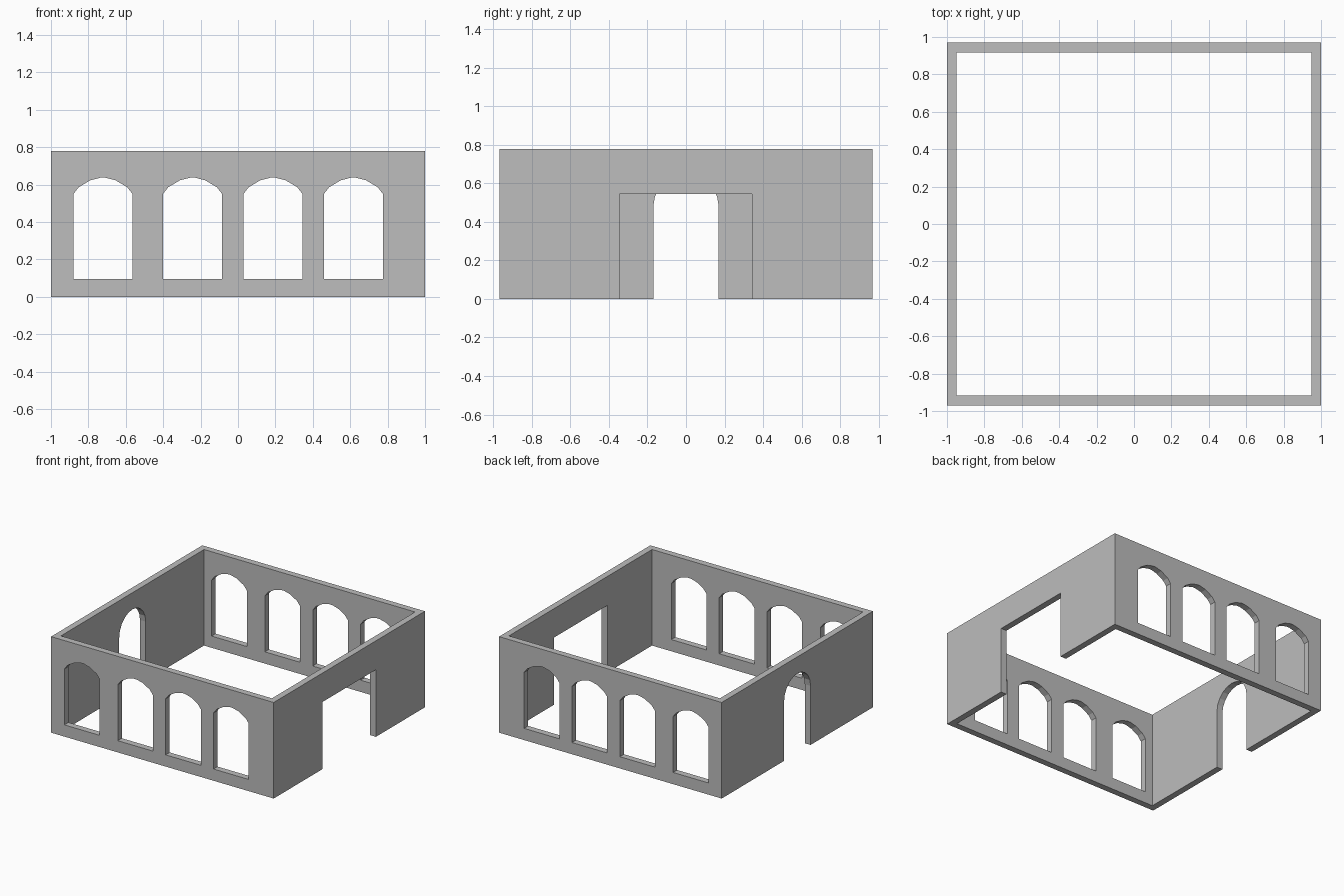
import bpy
import bmesh
from math import cos, sin, pi
from mathutils import Matrix, Vector

if "Cube" in bpy.data.objects:
    bpy.data.objects.remove(bpy.data.objects["Cube"])

HALF_X, HALF_Y, HEIGHT, WALL = 1.0, 0.97, 0.78, 0.052

stone = bpy.data.materials.new("grey_stone")
stone.use_nodes = True
grey = (0.51, 0.51, 0.51, 1)
stone.diffuse_color = grey
stone.node_tree.nodes["Principled BSDF"].inputs["Base Color"].default_value = grey


def prism(name, outline, direction):
    """Object made by sweeping a closed outline along a direction."""
    bm = bmesh.new()
    face = bm.faces.new([bm.verts.new(p) for p in outline])
    swept = bmesh.ops.extrude_face_region(bm, geom=[face])["geom"]
    verts = [g for g in swept if isinstance(g, bmesh.types.BMVert)]
    bmesh.ops.translate(bm, verts=verts, vec=Vector(direction))
    bmesh.ops.recalc_face_normals(bm, faces=bm.faces)
    mesh = bpy.data.meshes.new(name)
    bm.to_mesh(mesh)
    bm.free()
    mesh.materials.append(stone)
    obj = bpy.data.objects.new(name, mesh)
    bpy.context.collection.objects.link(obj)
    return obj


def rectangle(hx, hy, z):
    return [(-hx, -hy, z), (hx, -hy, z), (hx, hy, z), (-hx, hy, z)]


# Four walls as one open ring
walls = prism("walls", rectangle(HALF_X, HALF_Y, 0), (0, 0, HEIGHT))
cutters = [prism("courtyard_cutter",
                 rectangle(HALF_X - WALL, HALF_Y - WALL, -0.1), (0, 0, 1))]

# Arched windows, aligned through the front and back walls
half_arch = [(0.158, 0.55), (0.13, 0.586), (0.068, 0.623), (0.014, 0.637)]
right = [(0.158, 0.095)] + half_arch
window = right + [(-x, z) for x, z in reversed(right)]
for centre in (-0.722, -0.243, 0.187, 0.617):
    cutters.append(prism("window_cutter",
                         [(centre + x, -1.2, z) for x, z in window], (0, 2.4, 0)))

# Arched doorway in the right wall
arch = [(0.17 * cos(i * pi / 10), 0.48 + 0.165 * sin(i * pi / 10)) for i in range(11)]
door = [(0.17, -0.1)] + arch + [(-0.17, -0.1)]
cutters.append(prism("arched_door_cutter", [(-1.2, y, z) for y, z in door], (0.5, 0, 0)))

# Wide square gateway in the left wall
gate = [(-0.345, -0.1), (0.342, -0.1), (0.342, 0.545), (-0.345, 0.545)]
cutters.append(prism("gateway_cutter", [(0.7, y, z) for y, z in gate], (0.5, 0, 0)))

# Cut every opening, then discard the cutters
for cutter in cutters:
    cutter.hide_render = True
    mod = walls.modifiers.new(cutter.name, "BOOLEAN")
    mod.operation = "DIFFERENCE"
    mod.solver = "EXACT"
    mod.object = cutter
bpy.context.view_layer.update()
result = bpy.data.meshes.new_from_object(
    walls.evaluated_get(bpy.context.evaluated_depsgraph_get()))
walls.modifiers.clear()
walls.data = result
for cutter in cutters:
    bpy.data.objects.remove(cutter)
